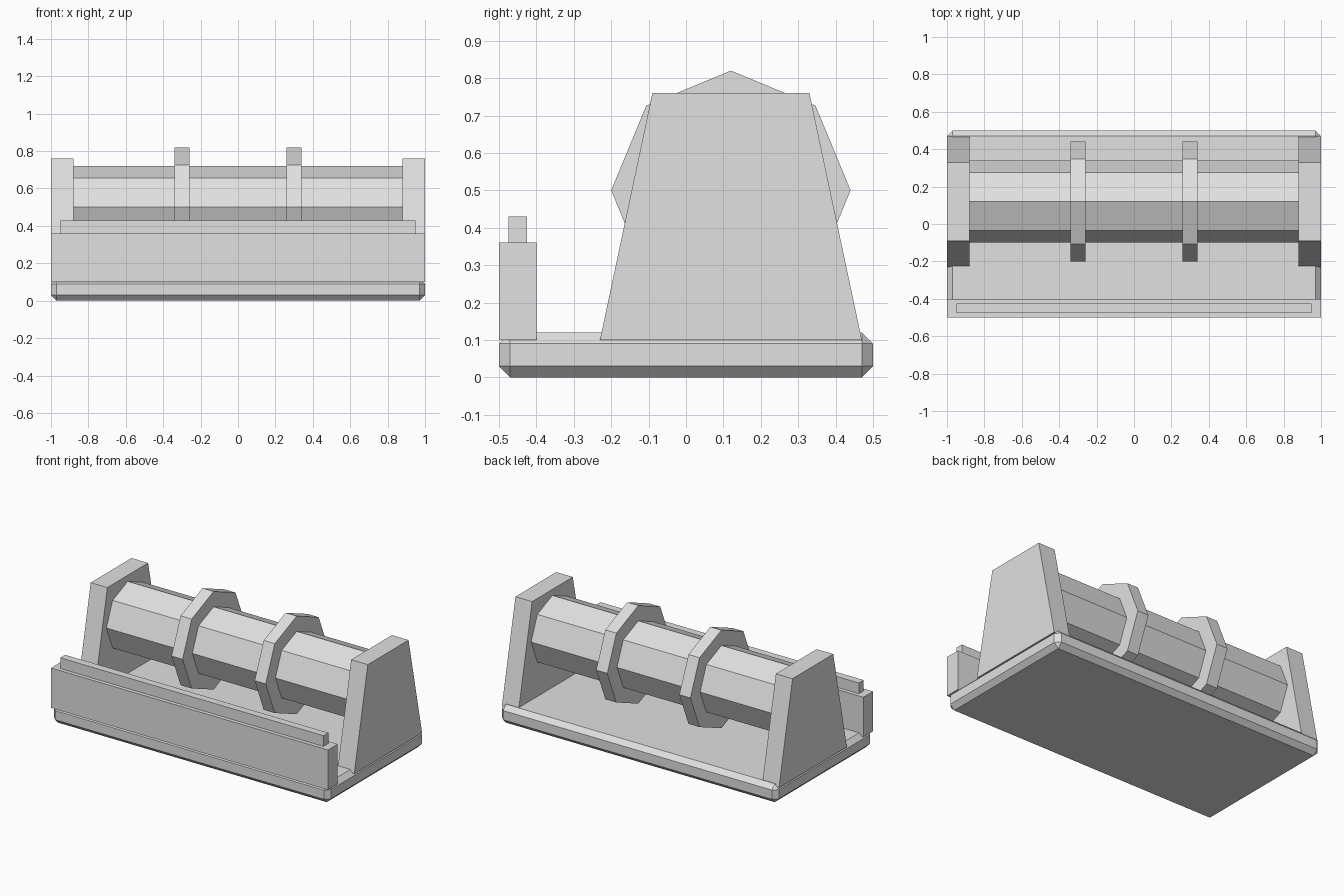
import bpy, bmesh, math

cube = bpy.data.objects.get("Cube")
if cube:
    bpy.data.objects.remove(cube, do_unlink=True)

grey = bpy.data.materials.new("light_grey")
grey.use_nodes = True
grey.diffuse_color = (0.75, 0.75, 0.75, 1)
grey.node_tree.nodes["Principled BSDF"].inputs["Base Color"].default_value = grey.diffuse_color


def prism(name, profile, x0, x1):
    """Extrude a (y, z) profile along x from x0 to x1."""
    bm = bmesh.new()
    face = bm.faces.new([bm.verts.new((x0, y, z)) for y, z in profile])
    moved = bmesh.ops.extrude_face_region(bm, geom=[face])["geom"]
    verts = [g for g in moved if isinstance(g, bmesh.types.BMVert)]
    bmesh.ops.translate(bm, verts=verts, vec=(x1 - x0, 0, 0))
    bmesh.ops.recalc_face_normals(bm, faces=bm.faces)
    mesh = bpy.data.meshes.new(name)
    bm.to_mesh(mesh)
    bm.free()
    mesh.materials.append(grey)
    obj = bpy.data.objects.new(name, mesh)
    bpy.context.collection.objects.link(obj)
    return obj


def rectangle(y0, y1, z0, z1):
    return [(y0, z0), (y1, z0), (y1, z1), (y0, z1)]


def octagon(radius, y=0.12, z=0.5):
    angles = [i * math.tau / 8 for i in range(8)]
    return [(y + radius * math.cos(a), z + radius * math.sin(a)) for a in angles]


# Chamfered base slab
base = prism("base", rectangle(-0.5, 0.5, 0, 0.12), -1, 1)
bevel = base.modifiers.new("chamfer", "BEVEL")
bevel.width = 0.03
bevel.segments = 1

# Front wall with a narrow rail on top
prism("front_wall", rectangle(-0.5, -0.4, 0.1, 0.36), -1, 1)
prism("top_rail", rectangle(-0.475, -0.425, 0.36, 0.43), -0.95, 0.95)

# Eight-sided drum between the end plates
prism("drum", octagon(0.22), -0.88, 0.88)

# Tapered end plates and drum bands, on both sides
plate = [(-0.23, 0.1), (0.47, 0.1), (0.33, 0.76), (-0.09, 0.76)]
for side, sign in (("left", 1), ("right", -1)):
    prism(side + "_end_plate", plate, sign * 0.88, sign)
    prism(side + "_drum_band", octagon(0.32), sign * 0.26, sign * 0.34)
